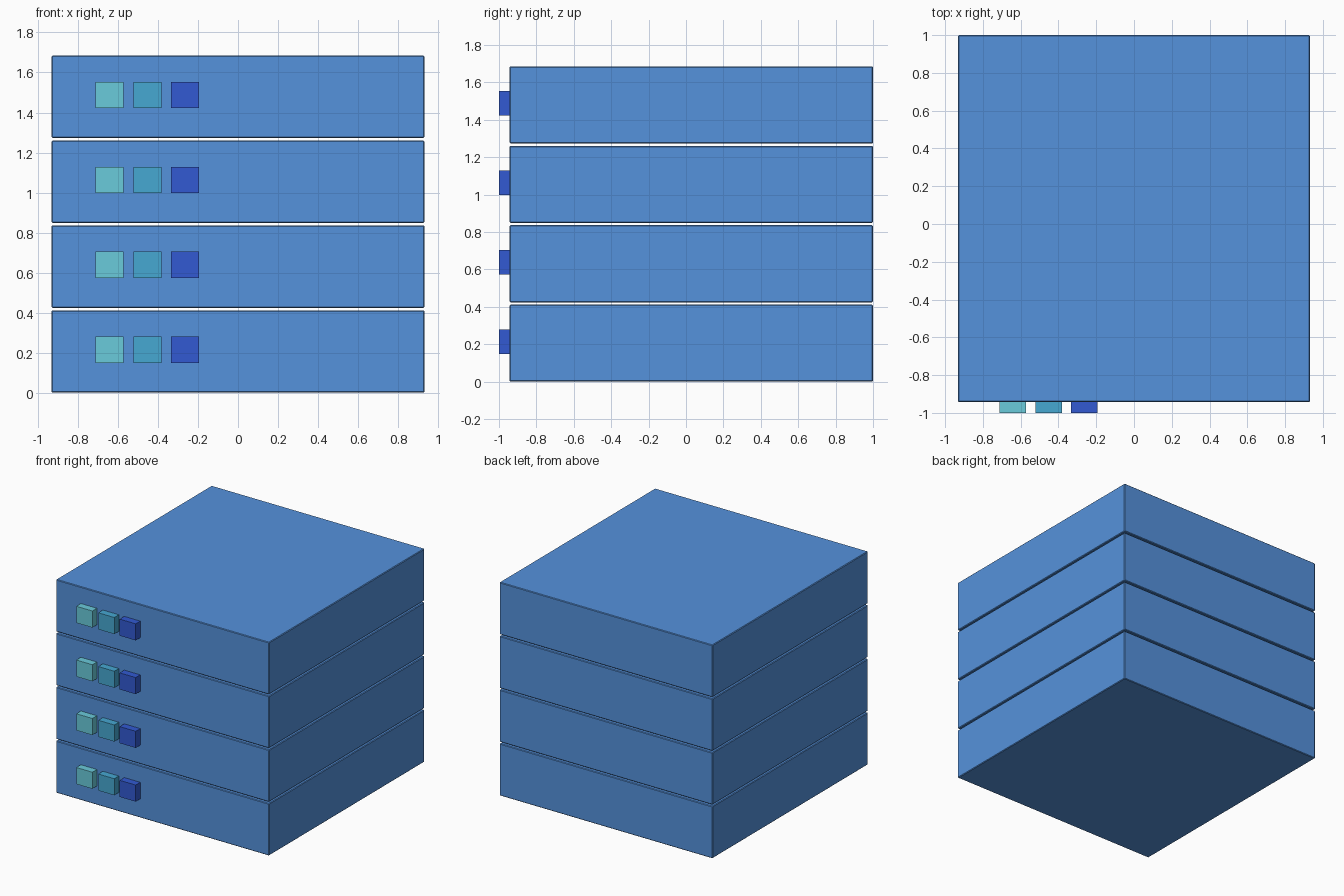
import bpy

if "Cube" in bpy.data.objects:
    bpy.data.objects.remove(bpy.data.objects["Cube"])


def material(name, rgb):
    # display colour to linear
    m = bpy.data.materials.new(name)
    m.diffuse_color = [((c / 255 + 0.055) / 1.055) ** 2.4 for c in rgb] + [1]
    m.use_nodes = True
    m.node_tree.nodes["Principled BSDF"].inputs["Base Color"].default_value = m.diffuse_color
    return m


def box(name, lo, hi, mat, bevel=0):
    center = [(a + b) / 2 for a, b in zip(lo, hi)]
    bpy.ops.mesh.primitive_cube_add(size=1, location=center)
    ob = bpy.context.object
    ob.name = name
    ob.scale = [b - a for a, b in zip(lo, hi)]
    bpy.ops.object.transform_apply(location=False, rotation=False, scale=True)
    ob.data.materials.append(mat)
    if bevel:
        mod = ob.modifiers.new("edge_bevel", 'BEVEL')
        mod.width = bevel
        mod.segments = 1
    return ob


case_blue = material("case_blue", (85, 146, 220))
lights = [
    (-0.643, material("light_aqua", (106, 203, 219))),
    (-0.451, material("light_teal", (70, 168, 210))),
    (-0.264, material("light_indigo", (50, 90, 210))),
]

HEIGHT, PITCH, FRONT = 0.412, 0.4245, -0.943

for level in range(4):
    z = level * PITCH
    # stacked unit case, with a thin gap to the next
    box(f"unit_{level + 1}", (-0.931, FRONT, z), (0.931, 1.0, z + HEIGHT),
        case_blue, 0.005)
    # three indicator blocks on the front panel
    for i, (x, mat) in enumerate(lights):
        box(f"unit_{level + 1}_light_{i + 1}",
            (x - 0.07, -1.0, z + 0.149), (x + 0.07, FRONT + 0.002, z + 0.28), mat)
